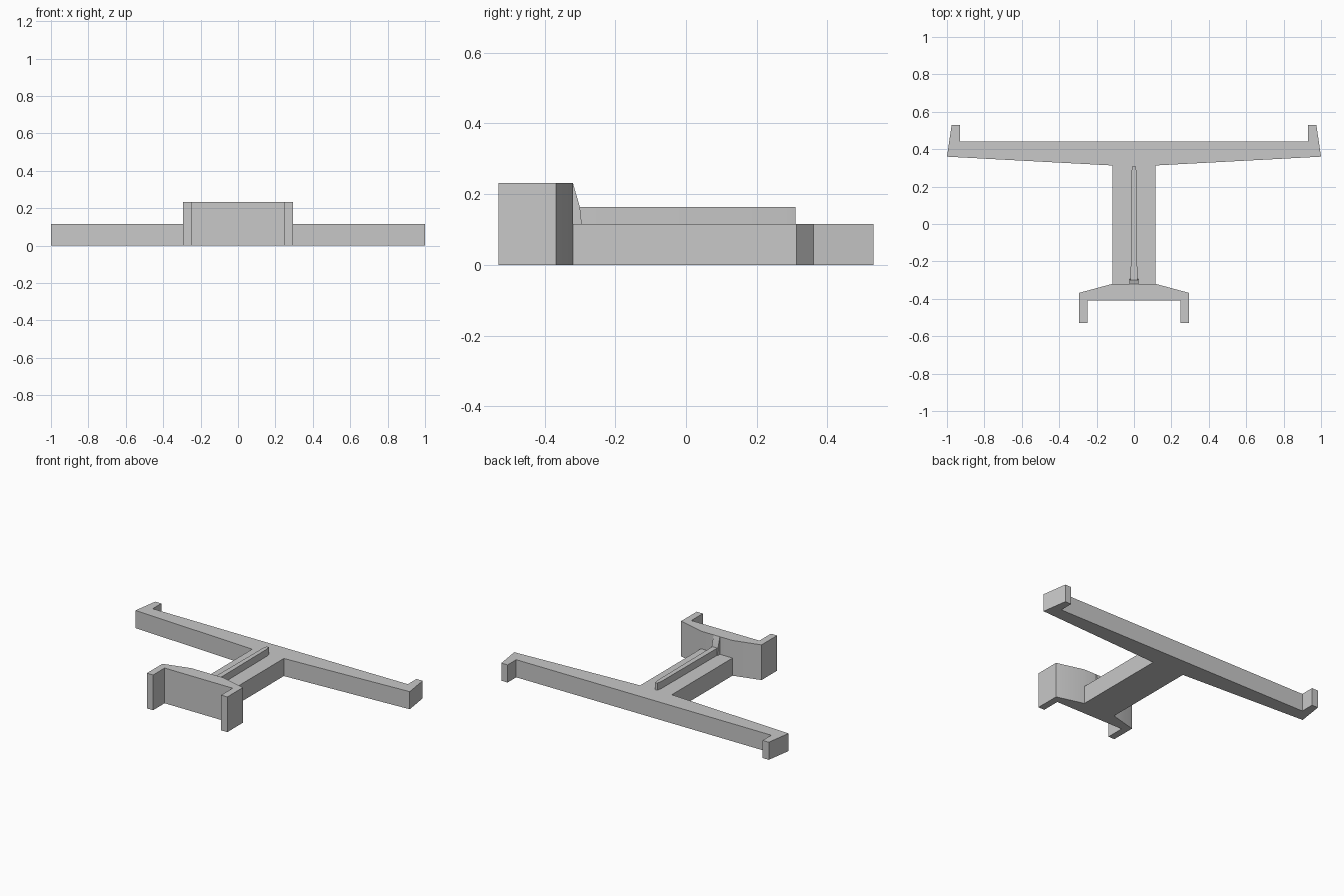
import bpy
import bmesh
from mathutils import Vector

old = bpy.data.objects.get("Cube")
if old:
    bpy.data.objects.remove(old, do_unlink=True)

grey = bpy.data.materials.new("light grey")
grey.use_nodes = True
colour = (0.58, 0.58, 0.58, 1)
grey.diffuse_color = colour
grey.node_tree.nodes["Principled BSDF"].inputs["Base Color"].default_value = colour


def prism(name, outline, sweep):
    """Extrude a closed outline of 3D points along a vector."""
    bm = bmesh.new()
    face = bm.faces.new([bm.verts.new(p) for p in outline])
    grown = bmesh.ops.extrude_face_region(bm, geom=[face])["geom"]
    moved = [v for v in grown if isinstance(v, bmesh.types.BMVert)]
    bmesh.ops.translate(bm, verts=moved, vec=Vector(sweep))
    bmesh.ops.recalc_face_normals(bm, faces=bm.faces)
    mesh = bpy.data.meshes.new(name)
    bm.to_mesh(mesh)
    bm.free()
    mesh.materials.append(grey)
    obj = bpy.data.objects.new(name, mesh)
    bpy.context.collection.objects.link(obj)
    bpy.ops.object.select_all(action='DESELECT')
    obj.select_set(True)
    bpy.context.view_layer.objects.active = obj
    bpy.ops.object.shade_smooth_by_angle(angle=0.5)
    return obj


def mirrored_plan(name, half, bottom, top):
    """Mirror a half plan across x = 0 and raise it."""
    plan = half + [(-x, y) for x, y in reversed(half)]
    return prism(name, [(x, y, bottom) for x, y in plan], (0, 0, top - bottom))


# Stem and wide rear bar with end prongs
mirrored_plan("stem_and_rear_bar",
              [(0.115, -0.32), (0.115, 0.313), (1, 0.36), (0.975, 0.53),
               (0.93, 0.53), (0.93, 0.44)], 0, 0.116)

# Taller front beam with forward prongs
mirrored_plan("front_beam",
              [(0.115, -0.32), (0.293, -0.368), (0.293, -0.53),
               (0.248, -0.53), (0.248, -0.41)], 0, 0.232)

# Slim tapering rib along the stem
mirrored_plan("top_rib",
              [(0.018, -0.32), (0.014, 0.28), (0.008, 0.31)], 0.116, 0.163)

# Sloped brace joining the rib to the front beam
prism("rib_brace",
      [(-0.023, -0.32, 0.116), (-0.023, -0.32, 0.232),
       (-0.023, -0.3, 0.163), (-0.023, -0.295, 0.116)], (0.046, 0, 0))
